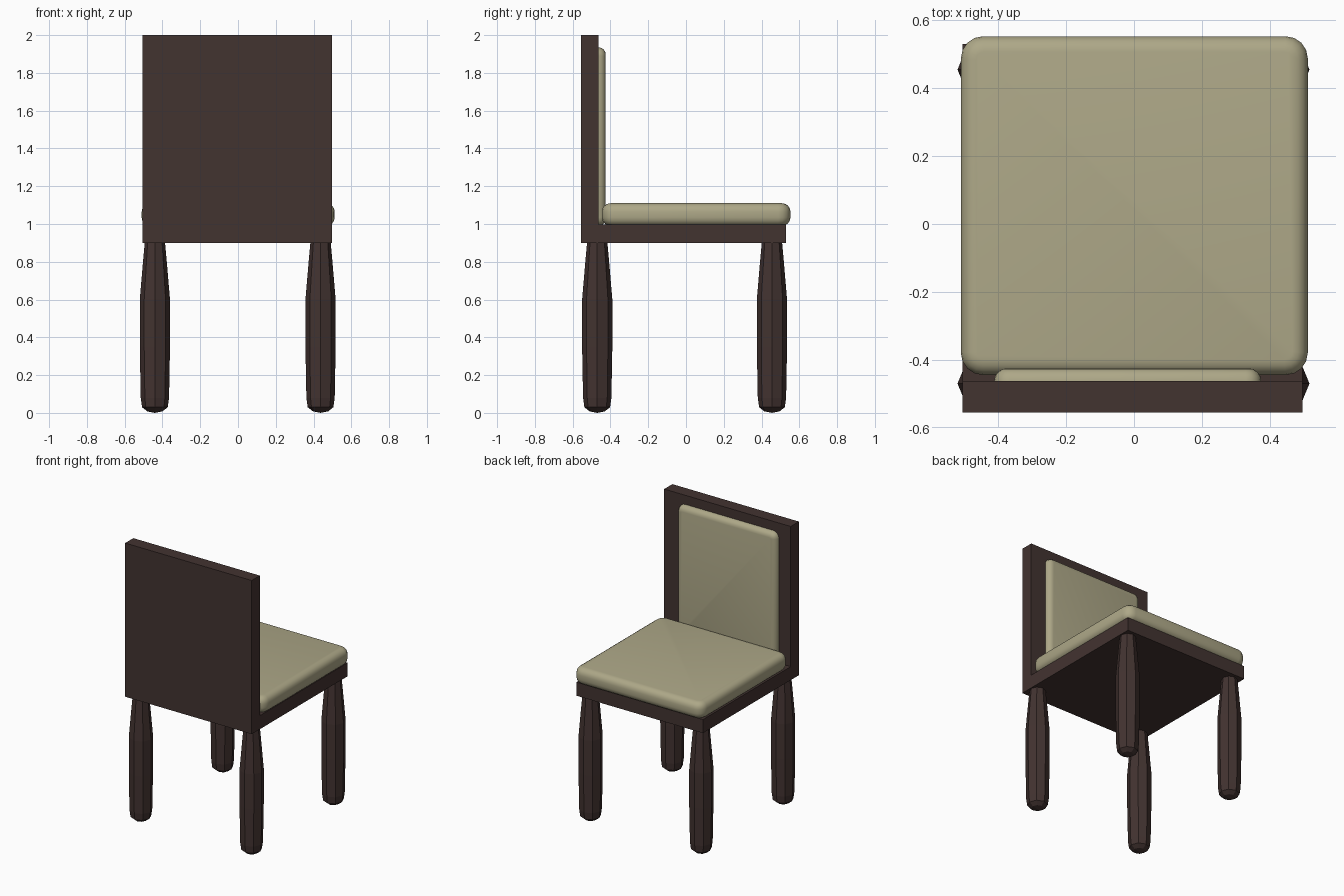
import bpy, bmesh
from math import cos, sin, pi, radians

if "Cube" in bpy.data.objects:
    bpy.data.objects.remove(bpy.data.objects["Cube"])


def material(name, color):
    m = bpy.data.materials.new(name)
    m.diffuse_color = color
    m.use_nodes = True
    m.node_tree.nodes["Principled BSDF"].inputs["Base Color"].default_value = m.diffuse_color
    return m


wood = material("dark_wood", (0.055, 0.033, 0.030, 1))
fabric = material("beige_fabric", (0.42, 0.39, 0.245, 1))


def finish(name, bm, mat, smooth=False):
    bmesh.ops.recalc_face_normals(bm, faces=bm.faces)
    mesh = bpy.data.meshes.new(name)
    bm.to_mesh(mesh)
    bm.free()
    mesh.materials.append(mat)
    ob = bpy.data.objects.new(name, mesh)
    bpy.context.collection.objects.link(ob)
    if smooth:
        bpy.ops.object.select_all(action='DESELECT')
        ob.select_set(True)
        bpy.context.view_layer.objects.active = ob
        bpy.ops.object.shade_smooth_by_angle(angle=radians(50))
    return ob


def cushion(name, lo, hi, corner_axis, corner, edge):
    """Padded box: round the outline corners first, then the rim."""
    bm = bmesh.new()
    bmesh.ops.create_cube(bm, size=1)
    for v in bm.verts:
        for i in range(3):
            v.co[i] = lo[i] if v.co[i] < 0 else hi[i]

    def along(e):
        return abs(e.verts[0].co[corner_axis] - e.verts[1].co[corner_axis]) > 1e-4

    bmesh.ops.bevel(bm, geom=[e for e in bm.edges if along(e)], offset=corner,
                    segments=4, profile=0.5, affect='EDGES')
    bmesh.ops.bevel(bm, geom=[e for e in bm.edges if not along(e)], offset=edge,
                    segments=4, profile=0.5, affect='EDGES')
    finish(name, bm, fabric, smooth=True)


def leg(name, x, y):
    """Eight-sided turned leg with a tapered top and rounded foot."""
    profile = [(0.040, 0.008), (0.068, 0.03), (0.075, 0.08), (0.080, 0.35),
               (0.080, 0.60), (0.063, 0.80), (0.053, 0.91)]
    bm = bmesh.new()
    rings = [[bm.verts.new((x + r * cos(k * pi / 4), y + r * sin(k * pi / 4), z))
              for k in range(8)] for r, z in profile]
    for a, b in zip(rings, rings[1:]):
        for k in range(8):
            j = (k + 1) % 8
            bm.faces.new((a[k], a[j], b[j], b[k]))
    tip = bm.verts.new((x, y, 0))
    for k in range(8):
        bm.faces.new((tip, rings[0][(k + 1) % 8], rings[0][k]))
    bm.faces.new(rings[-1])
    finish(name, bm, wood)


# L-shaped wooden frame: seat board and backrest in one piece
outline = [(-0.555, 0.90), (0.53, 0.90), (0.53, 0.997),
           (-0.463, 0.997), (-0.463, 2.0), (-0.555, 2.0)]
bm = bmesh.new()
side = bm.faces.new([bm.verts.new((-0.505, y, z)) for y, z in outline])
ext = bmesh.ops.extrude_face_region(bm, geom=[side], use_keep_orig=True)
bmesh.ops.translate(bm, vec=(1.002, 0, 0),
                    verts=[v for v in ext["geom"] if isinstance(v, bmesh.types.BMVert)])
finish("frame", bm, wood)

# Cushions
cushion("seat_cushion", (-0.51, -0.445, 0.99), (0.512, 0.553, 1.11), 2, 0.065, 0.045)
cushion("back_cushion", (-0.412, -0.53, 0.99), (0.375, -0.425, 1.935), 1, 0.045, 0.038)

# Four legs
for row, y in (("back", -0.555), ("front", 0.37)):
    for side_name, x in (("left", -0.44), ("right", 0.437)):
        leg(f"{row}_{side_name}_leg", x, y + 0.085)
